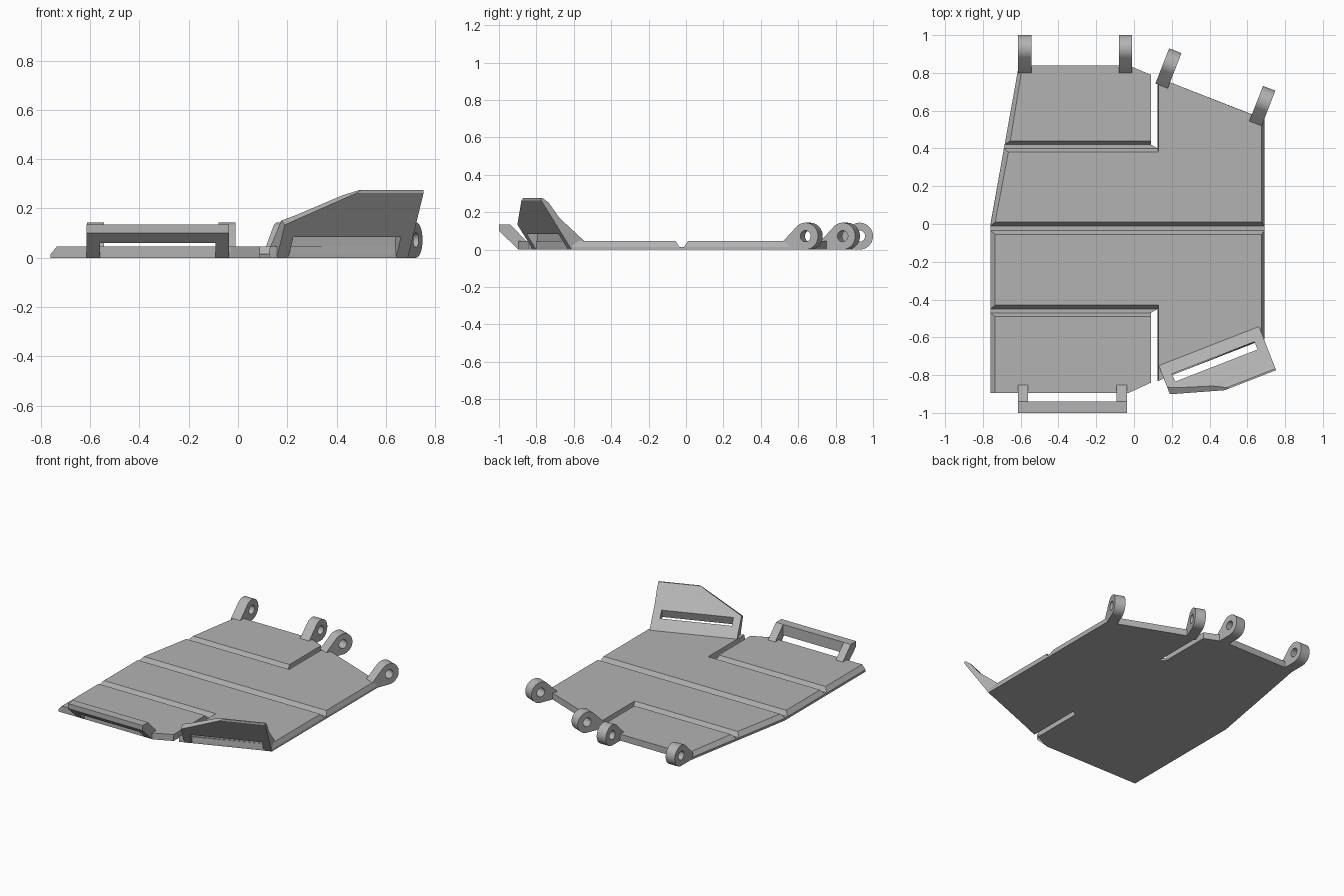
import bpy, bmesh, math
from mathutils import Vector

if "Cube" in bpy.data.objects:
    bpy.data.objects.remove(bpy.data.objects["Cube"])

GREY = (0.45, 0.45, 0.45, 1)
steel = bpy.data.materials.new("plain grey")
steel.use_nodes = True
steel.diffuse_color = GREY
steel.node_tree.nodes["Principled BSDF"].inputs["Base Color"].default_value = GREY

TOP, FLOOR = 0.045, 0.015      # plate top and groove floor heights


def loft(name, first, last):
    """Solid between two matching loops of points."""
    bm = bmesh.new()
    a, b = [[bm.verts.new(p) for p in loop] for loop in (first, last)]
    bm.faces.new(a)
    bm.faces.new(b)
    for i in range(len(a)):
        j = (i + 1) % len(a)
        bm.faces.new((a[i], a[j], b[j], b[i]))
    bmesh.ops.recalc_face_normals(bm, faces=bm.faces)
    mesh = bpy.data.meshes.new(name)
    bm.to_mesh(mesh)
    bm.free()
    mesh.materials.append(steel)
    obj = bpy.data.objects.new(name, mesh)
    bpy.context.collection.objects.link(obj)
    return obj


def slab(name, low, high, z0, z1):
    return loft(name, [(x, y, z0) for x, y in low], [(x, y, z1) for x, y in high])


def extrude(name, profile, s0, s1, place):
    """Side profile of (outward, up) points swept sideways from s0 to s1."""
    return loft(name, *[[place(s, d, z) for d, z in profile] for s in (s0, s1)])


def activate(obj):
    bpy.ops.object.select_all(action="DESELECT")
    obj.select_set(True)
    bpy.context.view_layer.objects.active = obj


def cut(obj, cutter):
    mod = obj.modifiers.new("cut", "BOOLEAN")
    mod.operation, mod.solver, mod.object = "DIFFERENCE", "EXACT", cutter
    activate(obj)
    bpy.ops.object.modifier_apply(modifier=mod.name)
    bpy.data.objects.remove(cutter)


def smooth(obj):
    activate(obj)
    bpy.ops.object.shade_smooth_by_angle(angle=math.radians(32))


# Thin base with the two slits; its top is the floor of the grooves
base = [(-.76, -.895), (-.03, -.895), (.09, -.84), (.09, -.47), (.125, -.45),
        (.125, -.83), (.69, -.61), (.69, .555), (.125, .776), (.125, .40),
        (.09, .42), (.09, .79), (-.03, .84), (-.61, .84), (-.76, 0)]
slab("base_plate", base, base, 0, FLOOR)

# Raised panels with sloped edges, from front to back
slab("front_panel",
     [(-.76, -.895), (-.03, -.895), (.09, -.84), (.09, -.47), (-.76, -.47)],
     [(-.735, -.895), (-.03, -.895), (.09, -.84), (.09, -.49), (-.735, -.49)],
     FLOOR, TOP)
slab("front_main_panel",
     [(-.76, -.45), (.125, -.45), (.125, -.83), (.69, -.61), (.69, -.035), (-.76, -.035)],
     [(-.735, -.43), (.13, -.43), (.13, -.83), (.675, -.61), (.675, -.055), (-.735, -.055)],
     FLOOR, TOP)
slab("back_main_panel",
     [(-.76, -.01), (.69, -.01), (.69, .555), (.125, .776), (.125, .40), (-.689, .40)],
     [(-.735, .01), (.675, .01), (.675, .56), (.13, .774), (.13, .38), (-.665, .38)],
     FLOOR, TOP)
slab("back_panel",
     [(-.685, .42), (.09, .42), (.09, .79), (-.03, .84), (-.61, .84)],
     [(-.655, .44), (.09, .44), (.09, .79), (-.03, .84), (-.59, .84)],
     FLOOR, TOP)


# Hinge lugs along the back edge
def hinge_lug(name, x, y, turn):
    out = Vector((math.sin(turn), math.cos(turn), 0))
    side = Vector((math.cos(turn), -math.sin(turn), 0))

    def place(s, d, z):
        return Vector((x, y, z)) + side * s + out * d

    def arc(r, start, end, n):
        return [(.128 + r * math.cos(start + (end - start) * i / n),
                 .072 + r * math.sin(start + (end - start) * i / n)) for i in range(n + 1)]

    profile = [(0, 0), (0, TOP)] + arc(.072, math.radians(130), -math.pi / 2, 24)
    lug = extrude(name, profile, -.035, .035, place)
    hole = arc(.03, 0, math.tau, 24)[:-1]
    cut(lug, extrude("hole_cutter", hole, -.1, .1, place))
    smooth(lug)


TURN = math.radians(21.3)
hinge_lug("hinge_lug_outer_right", -.578, .80, 0)
hinge_lug("hinge_lug_inner_right", -.045, .80, 0)
hinge_lug("hinge_lug_inner_left", .146, .731, TURN)
hinge_lug("hinge_lug_outer_left", .643, .532, TURN)


# Front handle: two slanted arms and a bar
def straight(s, d, z):
    return Vector((s, d, z))


arm = [(-1, .135), (-.94, .135), (-.853, TOP), (-.853, 0), (-.895, 0), (-1, .10)]
extrude("handle_arm_right", arm, -.615, -.56, straight)
extrude("handle_arm_left", arm, -.092, -.037, straight)
bar = [(-1, .135), (-.94, .135), (-.94, .06), (-.958, .06), (-1, .10)]
extrude("handle_bar", bar, -.615, -.037, straight)

# Slanted corner guard with a bent back, a cropped corner and a slot
ALONG, OUT = Vector((.932, .363, 0)), Vector((.363, -.932, 0))


def angled(s, d, z):
    return ALONG * s + OUT * d + Vector((0, 0, z))


guard = extrude("corner_guard",
                [(.746, 0), (.746, TOP), (.89, .17), (.95, .25), (.985, .275),
                 (.994, .275), (.994, .262), (.82, 0)], -.15, .42, angled)
p, q, r = angled(-.15, .908, .134), angled(.128, .994, .262), angled(-.15, .868, .151)
normal = (q - p).cross(r - p)
if normal.z < 0:
    normal.negate()
bm = bmesh.new()
bm.from_mesh(guard.data)
bmesh.ops.bisect_plane(bm, geom=bm.verts[:] + bm.edges[:] + bm.faces[:],
                       plane_co=p, plane_no=normal, clear_outer=True)
bmesh.ops.holes_fill(bm, edges=[e for e in bm.edges if e.is_boundary])
bmesh.ops.recalc_face_normals(bm, faces=bm.faces)
bm.to_mesh(guard.data)
bm.free()
cut(guard, extrude("slot_cutter", [(.812, -.05), (.812, .2), (.836, .2), (.922, -.05)],
                   -.10, .368, angled))
smooth(guard)
